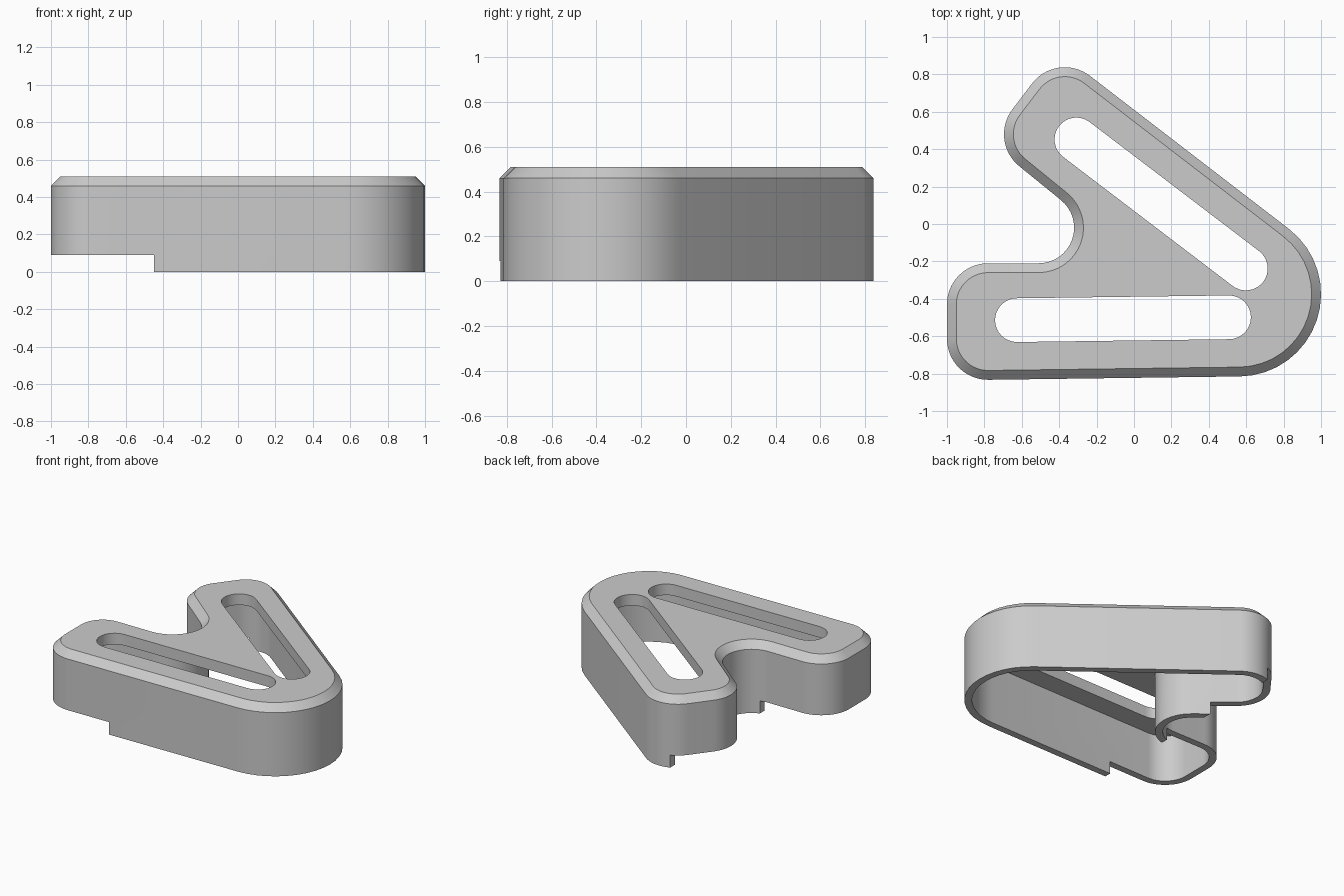
import bpy, bmesh
from math import atan2, cos, sin, pi, sqrt, radians
from mathutils import Vector

cube = bpy.data.objects.get("Cube")
if cube:
    bpy.data.objects.remove(cube, do_unlink=True)

HEIGHT, CHAMFER, WALL, ROOF = 0.51, 0.05, 0.05, 0.08

grey = bpy.data.materials.new("plain grey")
grey.use_nodes = True
colour = (0.6, 0.6, 0.6, 1)
grey.diffuse_color = colour
grey.node_tree.nodes["Principled BSDF"].inputs["Base Color"].default_value = colour

# Clockwise corner circles (x, y, radius); a negative radius is a hollow corner
OUTLINE = [(-.78, -.613, .22), (-.78, -.43, .22), (-.51, -.02, -.19),
           (-.475, .48, .22), (-.37, .618, .22), (.56, -.375, .44)]
SLOTS = {"lower": [(-.626, -.514, .117), (.508, -.499, .117)],
         "upper": [(-.308, .452, .117), (.598, -.238, .117)]}


def tangent_path(circles, inset=0.0, steps=16):
    """Points along the circles joined by tangent lines."""
    count = len(circles)
    normals = []
    for i, (x, y, r) in enumerate(circles):
        x2, y2, r2 = circles[(i + 1) % count]
        d = Vector((x2 - x, y2 - y))
        k = (r - r2) / d.length
        u = d.normalized()
        normals.append(u * k + Vector((-u.y, u.x)) * sqrt(1 - k * k))
    points = []
    for i, (x, y, r) in enumerate(circles):
        start = atan2(normals[i - 1].y, normals[i - 1].x)
        sweep = atan2(normals[i].y, normals[i].x) - start
        if r > 0:
            sweep = -((-sweep) % (2 * pi))
        else:
            sweep = sweep % (2 * pi)
        for s in range(steps + 1):
            a = start + sweep * s / steps
            points.append((x + (r - inset) * cos(a), y + (r - inset) * sin(a)))
    return points


def loft(name, circles, sections):
    """Solid through (inset, z) sections, capped at both ends."""
    bm = bmesh.new()
    rings = [[bm.verts.new((x, y, z)) for x, y in tangent_path(circles, inset)]
             for inset, z in sections]
    for low, high in zip(rings, rings[1:]):
        for i in range(len(low)):
            bm.faces.new((low[i - 1], low[i], high[i], high[i - 1]))
    bm.faces.new(rings[0])
    bm.faces.new(rings[-1])
    bmesh.ops.recalc_face_normals(bm, faces=bm.faces)
    mesh = bpy.data.meshes.new(name)
    bm.to_mesh(mesh)
    bm.free()
    obj = bpy.data.objects.new(name, mesh)
    bpy.context.collection.objects.link(obj)
    mesh.materials.append(grey)
    return obj


# Chamfered cover
cover = loft("slotted_cover", OUTLINE,
             [(0, 0), (0, HEIGHT - CHAMFER), (CHAMFER, HEIGHT)])

# Cutters: hollow underside, two slots, step under the arm ends
cutters = [loft("hollow_cutter", OUTLINE, [(WALL, -.2), (WALL, HEIGHT - ROOF)])]
for name, circles in SLOTS.items():
    cutters.append(loft(name + "_slot_cutter", circles, [(0, .2), (0, 1)]))
bpy.ops.mesh.primitive_cube_add(size=2, location=(-1.45, 0, -.91))
step = bpy.context.object
step.name = "step_cutter"
step.data.materials.append(grey)
cutters.append(step)

bpy.ops.object.select_all(action='DESELECT')
bpy.context.view_layer.objects.active = cover
cover.select_set(True)
for cutter in cutters:
    cutter.hide_render = True
    mod = cover.modifiers.new(cutter.name, 'BOOLEAN')
    mod.operation = 'DIFFERENCE'
    mod.solver = 'EXACT'
    mod.object = cutter
    bpy.ops.object.modifier_apply(modifier=mod.name)
    bpy.data.objects.remove(cutter, do_unlink=True)

bpy.ops.object.shade_smooth_by_angle(angle=radians(30))
